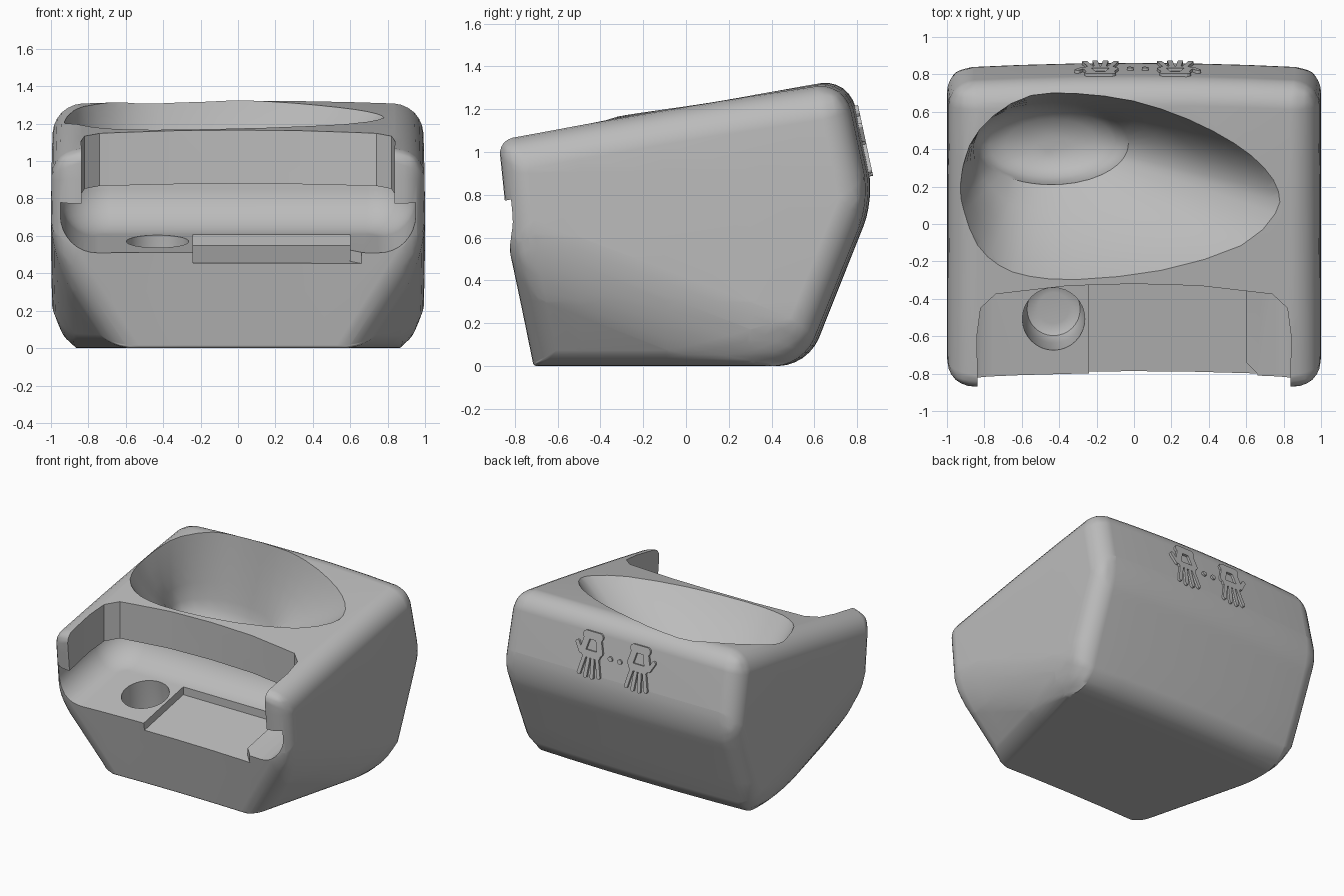
import bpy, bmesh, math
from mathutils import Vector, Matrix

cube = bpy.data.objects.get("Cube")
if cube:
    bpy.data.objects.remove(cube, do_unlink=True)

grey = bpy.data.materials.new("plain grey")
grey.use_nodes = True
tone = (0.5, 0.5, 0.5, 1)
grey.diffuse_color = tone
grey.node_tree.nodes["Principled BSDF"].inputs["Base Color"].default_value = tone


def to_object(bm, name):
    bmesh.ops.recalc_face_normals(bm, faces=bm.faces[:])
    mesh = bpy.data.meshes.new(name)
    bm.to_mesh(mesh)
    bm.free()
    obj = bpy.data.objects.new(name, mesh)
    bpy.context.collection.objects.link(obj)
    mesh.materials.append(grey)
    return obj


def apply_all(obj):
    dg = bpy.context.evaluated_depsgraph_get()
    mesh = bpy.data.meshes.new_from_object(obj.evaluated_get(dg))
    obj.modifiers.clear()
    obj.data = mesh


def select_only(obj):
    bpy.ops.object.select_all(action='DESELECT')
    obj.select_set(True)
    bpy.context.view_layer.objects.active = obj


def loft(bm, rings):
    """Skin equal-length closed rings and cap both ends."""
    loops = [[bm.verts.new(p) for p in ring] for ring in rings]
    n = len(loops[0])
    for a, b in zip(loops, loops[1:]):
        for i in range(n):
            j = (i + 1) % n
            bm.faces.new((a[i], a[j], b[j], b[i]))
    bm.faces.new(loops[0])
    bm.faces.new(loops[-1])


# Tray floor rises gently towards the back
def floor_z(y):
    return 0.51 + 0.2 * (y + 0.81)


def cut(body, cutter):
    mod = body.modifiers.new("cut", 'BOOLEAN')
    mod.operation = 'DIFFERENCE'
    mod.solver = 'EXACT'
    mod.object = cutter
    bpy.context.view_layer.update()
    apply_all(body)
    bpy.data.objects.remove(cutter, do_unlink=True)


# Body: hull of a side profile, narrowed at the lower front corners
profile = {"toe": (0.66, -0.735, 0), "heel": (0.985, 0.54, 0),
           "back": (0.985, 0.852, 0.77), "crown": (0.985, 0.735, 1.317),
           "brow": (0.985, -0.885, 1.05), "chin": (0.985, -0.83, 0.52)}
bm = bmesh.new()
for x, y, z in profile.values():
    for s in (-1, 1):
        bm.verts.new((s * x, y, z))
bmesh.ops.convex_hull(bm, input=bm.verts[:])
bmesh.ops.dissolve_limit(bm, angle_limit=math.radians(1), verts=bm.verts[:], edges=bm.edges[:])
weight = bm.edges.layers.float.new("bevel_weight_edge")
for e in bm.edges:
    mid = (e.verts[0].co + e.verts[1].co) / 2
    side = abs(mid.x) > 0.7
    if e.calc_face_angle(0) < math.radians(14):
        continue
    e[weight] = 0.7
    if not side and mid.y < 0:
        e[weight] = 0.08 if mid.z < 0.1 else 0.35
    elif side and mid.z < 0.1:
        e[weight] = 0.45
    elif abs(mid.x) > 0.9 and mid.z < 0.3 and mid.y < 0:
        e[weight] = 1.0
    elif side and mid.z > 1.1 and mid.y < 0.5:
        e[weight] = 0.8
body = to_object(bm, "body")
bev = body.modifiers.new("round", 'BEVEL')
bev.limit_method = 'WEIGHT'
bev.width = 0.19
bev.segments = 6
bpy.context.view_layer.update()
apply_all(body)

# Gentle bow of the walls and roof
bm = bmesh.new()
bm.from_mesh(body.data)
for axis, stops in ((0, (-0.6, -0.3, 0, 0.3, 0.6)), (1, (-0.5, -0.1, 0.3)), (2, (0.3, 0.6, 0.9))):
    for stop in stops:
        normal = Vector((0, 0, 0))
        normal[axis] = 1
        bmesh.ops.bisect_plane(bm, geom=bm.verts[:] + bm.edges[:] + bm.faces[:],
                               plane_co=normal * stop, plane_no=normal)
for v in bm.verts:
    bow = 1 - min(1, v.co.x ** 2)
    dome = 1 - min(1, v.co.y ** 2 / 0.7)
    v.co.x *= 1 + 0.015 * (1 - ((v.co.z - 0.65) / 0.65) ** 2)
    v.co.y += 0.03 * bow
    v.co.z += (0.022 * bow + 0.012 * dome) * v.co.z / 1.3
bm.to_mesh(body.data)
bm.free()

# Wide tray cavity with rounded floor edges
bm = bmesh.new()
bmesh.ops.create_cube(bm, size=1, matrix=Matrix.Translation((0, -0.7, 0.135))
                      @ Matrix.Diagonal((1.9, 1.16, 0.27, 1)))
corners = [e for e in bm.edges if all(v.co.y > -0.5 for v in e.verts)
           and abs(e.verts[0].co.z - e.verts[1].co.z) > 0.1]
bmesh.ops.bevel(bm, geom=corners, offset=0.26, segments=8, profile=0.5, affect='EDGES')
under = [e for e in bm.edges if all(v.co.z < 0.01 for v in e.verts)
         and not all(v.co.y < -1.2 for v in e.verts)]
bmesh.ops.bevel(bm, geom=under, offset=0.2, segments=8, profile=0.5, affect='EDGES')
for v in bm.verts:
    v.co.z += floor_z(v.co.y)
cut(body, to_object(bm, "tray_cutter"))

# Narrower opening above the tray
half = [(0.83, -1.2), (0.84, -0.6), (0.82, -0.45), (0.74, -0.375), (0.35, -0.33)]
plan = half + [(0, -0.32)] + [(-x, y) for x, y in reversed(half)]
bm = bmesh.new()
loft(bm, [[(x, y, floor_z(y) + 0.18) for x, y in plan], [(x, y, 1.6) for x, y in plan]])
cut(body, to_object(bm, "opening_cutter"))

# Shallow flat recess with a flared front corner
plan = [(-0.24, -1.1), (0.67, -1.1), (0.66, -0.8), (0.6, -0.74), (0.6, -0.32), (-0.24, -0.32)]
bm = bmesh.new()
loft(bm, [[(x, y, floor_z(y) + dz) for x, y in plan] for dz in (-0.06, 0.08)])
cut(body, to_object(bm, "recess_cutter"))

# Round well in the tray
bm = bmesh.new()
rings = []
for dz, r in ((0.06, 1), (-0.24, 1), (-0.31, 0.85), (-0.34, 0.5)):
    ring = []
    for i in range(32):
        a = math.tau * i / 32
        y = -0.517 + 0.167 * r * math.sin(a)
        ring.append((-0.43 + 0.167 * r * math.cos(a), y - 0.2 * min(dz, 0), floor_z(y) + dz))
    rings.append(ring)
loft(bm, rings)
cut(body, to_object(bm, "well_cutter"))

# Egg-shaped basin falling steeply into a deep bowl
rim = [(-.94, .2), (-.88, .42), (-.75, .58), (-.55, .69), (-.3, .7), (0, .66), (.3, .56),
       (.55, .43), (.71, .3), (.79, .17), (.77, .05), (.58, -.12), (.15, -.25),
       (-.3, -.3), (-.56, -.285), (-.72, -.23), (-.84, -.12), (-.92, .06)]
rim = [Vector(p) for p in rim]
smooth_rim = []
for i, p in enumerate(rim):
    before, after, beyond = rim[i - 1], rim[(i + 1) % len(rim)], rim[(i + 2) % len(rim)]
    smooth_rim += [p, (9 * (p + after) - before - beyond) / 16]
centre = Vector((-0.44, 0.43))


def bowl_point(p, scale):
    a = math.atan2((p.y - centre.y) * 1.5, p.x - centre.x)
    return centre + Vector((0.41 * math.cos(a), 0.22 * math.sin(a))) * scale


rings = []
for t, scale, depth in ((0, 1, -0.2), (0, 1, 0), (0.1, 1, 0.07), (0.25, 1, 0.165), (0.45, 1, 0.275),
                        (0.7, 1, 0.395), (1, 1, 0.52), (1, 0.94, 0.59), (1, 0.82, 0.65),
                        (1, 0.6, 0.7), (1, 0.2, 0.73)):
    ring = []
    for p in smooth_rim:
        q = p.lerp(bowl_point(p, scale), t)
        ring.append((q.x, q.y, 1.225 + 0.175 * q.y - depth))
    rings.append(ring)
bm = bmesh.new()
loft(bm, rings)
cut(body, to_object(bm, "basin_cutter"))

select_only(body)
bpy.ops.object.shade_smooth_by_angle(angle=math.radians(36))
body.modifiers.new("even_shading", 'WEIGHTED_NORMAL').keep_sharp = True

# Raised handprints on the sloping back
up = Vector((0, -0.208, 0.978))
out = Vector((0, 0.978, 0.208))
origin = Vector((0, 0.82, 1.05))


def pad(bm, u, v, length, width, degrees):
    """Rounded plate lying on the back wall."""
    turn = Matrix.Rotation(math.radians(degrees), 2)
    flat = []
    for i in range(12):
        a = math.tau * (i + 0.5) / 12
        side = math.copysign(length - width, math.cos(a))
        q = turn @ Vector((side + width * math.cos(a), width * math.sin(a)))
        flat.append(origin + Vector((u + q.x, 0, 0)) + up * (v + q.y))
    loft(bm, [[p + out * d for p in flat] for d in (-0.03, 0.02)])


# Heel, palm sides, knuckles, thumb
palm = [(0, .14, .085, .03, 0), (-.06, .075, .07, .025, 75), (.06, .075, .07, .025, 105),
        (0, .005, .08, .028, 0), (.105, .04, .05, .016, 60)]
for name, s in (("left_handprint", 1), ("right_handprint", -1)):
    bm = bmesh.new()
    for u, v, length, width, deg in palm:
        pad(bm, 0.02 + s * (0.2 + u), v, length, width, s * deg)
    for k in range(4):
        spread = k - 1.5
        pad(bm, 0.02 + s * (0.2 + 0.046 * spread), -0.1 + 0.012 * abs(spread),
            0.075, 0.015, 90 + s * 9 * spread)
    to_object(bm, name)

# Two small dots between the handprints
bm = bmesh.new()
for u, v in ((-0.02, 0.01), (0.06, 0.01)):
    pad(bm, u, v, 0.019, 0.016, 30)
to_object(bm, "dots")
